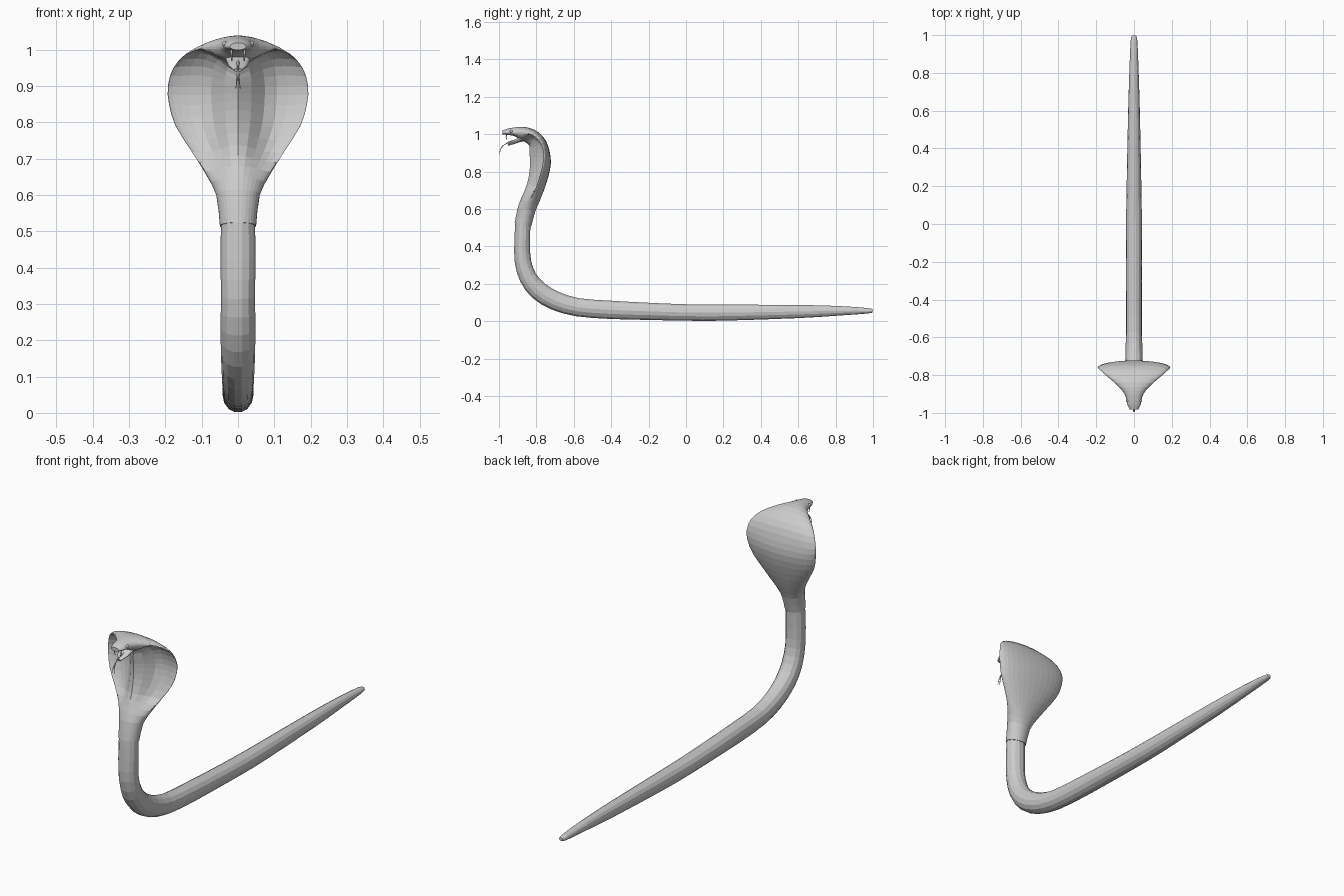
import bpy, bmesh, math
from mathutils import Vector

if "Cube" in bpy.data.objects:
    bpy.data.objects.remove(bpy.data.objects["Cube"])


def catmull(rows, steps):
    """Interpolate station rows smoothly."""
    out = []
    for i in range(len(rows) - 1):
        p0, p1 = rows[max(i - 1, 0)], rows[i]
        p2, p3 = rows[i + 1], rows[min(i + 2, len(rows) - 1)]
        for s in range(steps):
            t = s / steps
            out.append([0.5 * (2 * b + (c - a) * t + (2 * a - 5 * b + 4 * c - d) * t * t
                               + (3 * b - a - 3 * c + d) * t ** 3)
                        for a, b, c, d in zip(p0, p1, p2, p3)])
    return out + [list(rows[-1])]


def section(t, w, front, back):
    """Round body section that turns into thin wings with a belly ridge when wide."""
    x, s = w * math.cos(t), math.sin(t)
    if s < 0:
        return x, back * s
    k = min(max((w - 0.06) / 0.07, 0), 1)
    thin = 0.5 * back
    wing = (front + thin) * math.exp(-(x / 0.06) ** 2) * s ** 0.5 - thin * s if s > 1e-6 else 0
    return x, (1 - k) * front * s + k * wing


def loft(name, rows, sides, steps=1, smooth=False):
    """Rows are (y, z, half width, belly depth, back depth) along the spine."""
    rows = catmull(rows, steps)
    bm = bmesh.new()
    rings = []
    for i, (y, z, w, f, b) in enumerate(rows):
        a, c = rows[max(i - 1, 0)], rows[min(i + 1, len(rows) - 1)]
        d = Vector((c[0] - a[0], c[1] - a[1])).normalized()
        ring = []
        for j in range(sides):
            x, off = section(2 * math.pi * j / sides, w, f, b)
            ring.append(bm.verts.new((x, y - d.y * off, z + d.x * off)))
        rings.append(ring)
    for r, q in zip(rings, rings[1:]):
        for j in range(sides):
            k = (j + 1) % sides
            bm.faces.new((r[j], r[k], q[k], q[j]))
    bm.faces.new(rings[0])
    bm.faces.new(rings[-1])
    bmesh.ops.recalc_face_normals(bm, faces=bm.faces)
    me = bpy.data.meshes.new(name)
    bm.to_mesh(me)
    bm.free()
    ob = bpy.data.objects.new(name, me)
    bpy.context.collection.objects.link(ob)
    for p in me.polygons:
        p.use_smooth = smooth
    return ob


def strand(name, points, radius):
    """Thin tapered tube."""
    cu = bpy.data.curves.new(name, 'CURVE')
    cu.dimensions = '3D'
    cu.bevel_depth = radius
    cu.bevel_resolution = 1
    cu.use_fill_caps = True
    sp = cu.splines.new('POLY')
    sp.points.add(len(points) - 1)
    for i, p in enumerate(points):
        sp.points[i].co = (*p, 1)
        sp.points[i].radius = 1 - 0.7 * i / (len(points) - 1)
    ob = bpy.data.objects.new(name, cu)
    bpy.context.collection.objects.link(ob)


# Tail and raised lower body
body = [(0.998, .056, .010, .008), (0.97, .056, .018, .015), (0.82, .056, .024, .026),
        (0.6, .052, .031, .036), (0.2, .046, .039, .044), (0, .047, .042, .045),
        (-0.2, .053, .043, .047), (-0.4, .061, .043, .050), (-0.58, .075, .043, .050),
        (-0.7, .11, .045, .052), (-0.79, .165, .047, .052), (-0.845, .235, .048, .048),
        (-0.872, .32, .047, .045), (-0.876, .42, .048, .043), (-0.872, .53, .047, .042)]
loft("body", [(*r, r[3]) for r in body], 14, 2)

# Neck, spread hood and upper head
hood = [(-.872, .515, .050, .045, .045), (-.852, .60, .060, .048, .048),
        (-.825, .66, .090, .050, .046), (-.800, .72, .128, .052, .045),
        (-.778, .79, .172, .060, .045), (-.765, .85, .190, .070, .043),
        (-.762, .90, .193, .075, .034), (-.775, .95, .178, .070, .030),
        (-.805, .985, .145, .056, .030), (-.845, 1.005, .098, .050, .030),
        (-.885, 1.009, .060, .038, .030), (-.92, 1.009, .042, .018, .027),
        (-.955, 1.009, .036, .013, .020), (-.982, 1.008, .022, .009, .011)]
loft("hood_and_head", hood, 32, 2, smooth=False)

# Lower jaw hanging open
jaw = [(-.85, .985, .036, .020, .018), (-.89, .972, .033, .014, .012),
       (-.925, .957, .026, .011, .007), (-.952, .944, .012, .006, .005)]
loft("lower_jaw", jaw, 12)

# Forked tongue
strand("tongue", [(0, -.90, .972), (0, -.95, .957), (0, -.98, .938)], .005)
for s in (-1, 1):
    strand("tongue_fork", [(0, -.978, .94), (s * .003, -.992, .92), (s * .006, -.998, .892)], .003)
    # Fangs and eyes
    strand("fang", [(s * .018, -.958, 1.0), (s * .018, -.962, .985), (s * .017, -.957, .968)], .004)
    bpy.ops.mesh.primitive_uv_sphere_add(segments=10, ring_count=6, radius=.008,
                                         location=(s * .036, -.935, 1.016))
    bpy.context.object.name = "eye"
